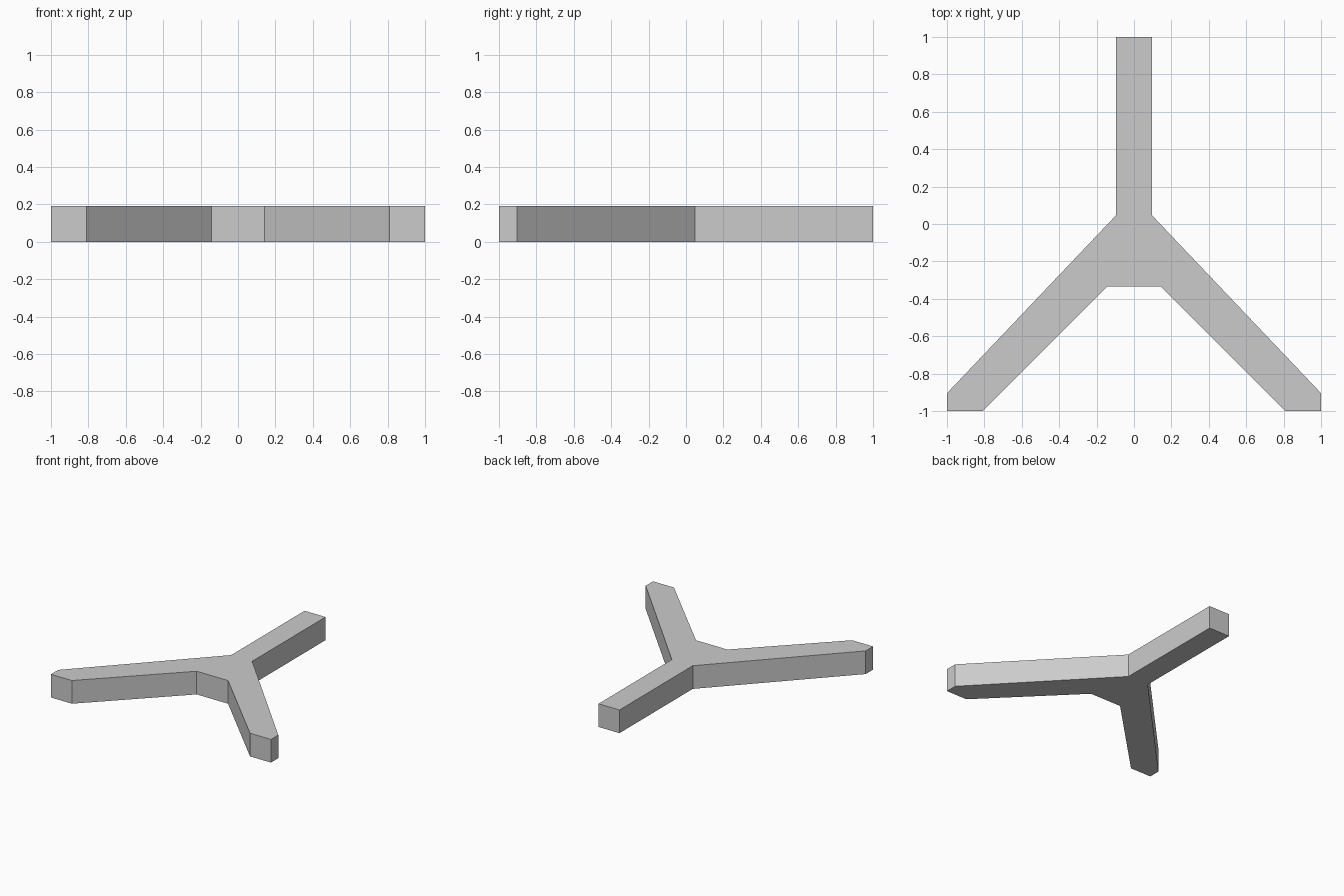
import bpy
import bmesh

if "Cube" in bpy.data.objects:
    bpy.data.objects.remove(bpy.data.objects["Cube"])

UNIT = 1 / 10.5      # the outline sits on a regular 21 x 21 module
HEIGHT = 2 * UNIT

# Right half of the three-armed outline, from back arm tip to front notch
half = [(1, 10.5), (1, 0.5), (10.5, -9.5), (10.5, -10.5), (8.5, -10.5), (1.5, -3.5)]
outline = half + [(-x, y) for x, y in reversed(half)]

# Three-armed bracket: mirrored outline extruded upward
bm = bmesh.new()
base = bm.faces.new([bm.verts.new((x * UNIT, y * UNIT, 0)) for x, y in outline])
top = bmesh.ops.extrude_face_region(bm, geom=[base], use_keep_orig=True)
top_verts = [g for g in top["geom"] if isinstance(g, bmesh.types.BMVert)]
bmesh.ops.translate(bm, verts=top_verts, vec=(0, 0, HEIGHT))
bmesh.ops.recalc_face_normals(bm, faces=bm.faces)

mesh = bpy.data.meshes.new("three_arm_bracket")
bm.to_mesh(mesh)
bm.free()
bpy.context.collection.objects.link(bpy.data.objects.new("three_arm_bracket", mesh))
